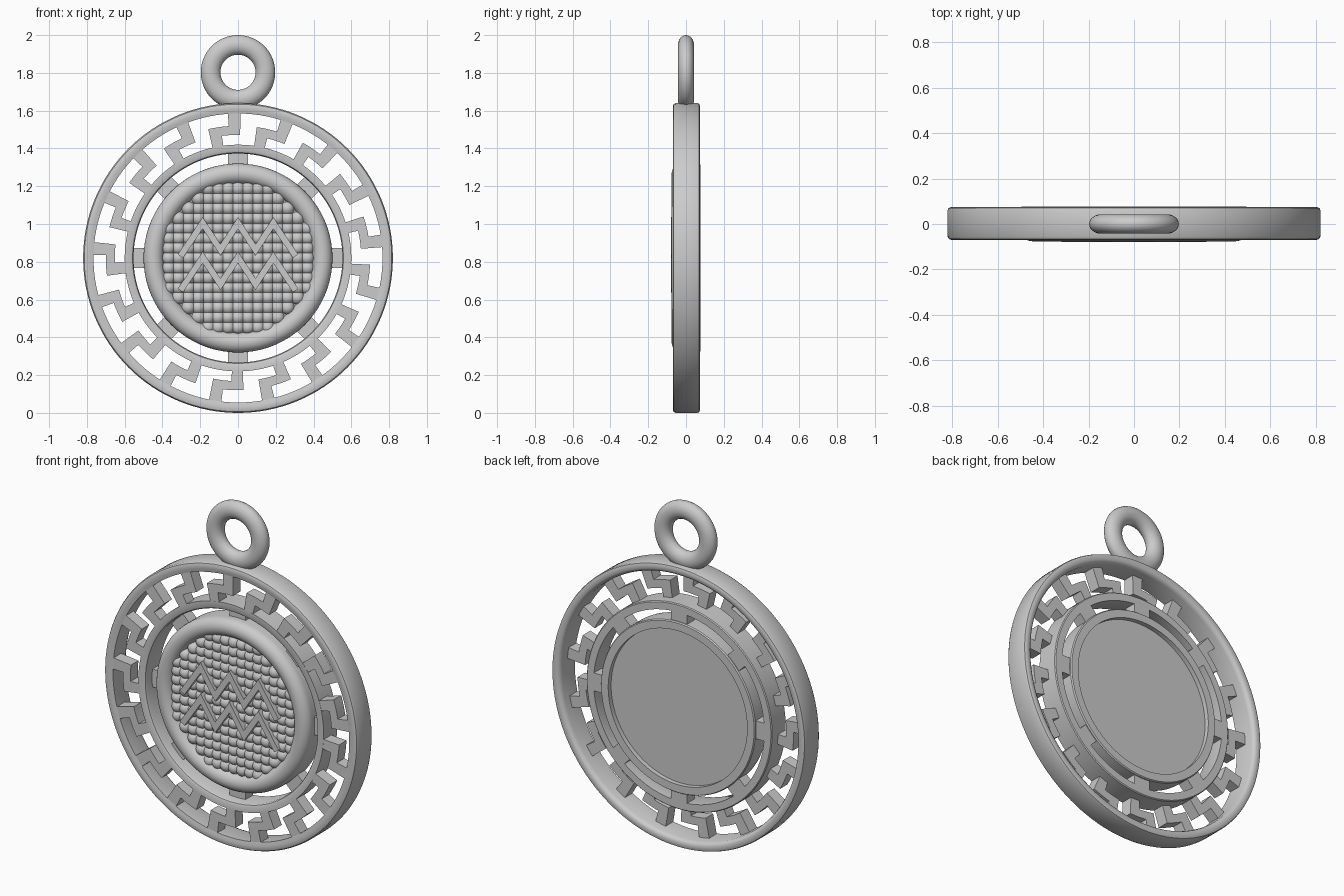
import bpy, bmesh
from math import sin, cos, pi, radians
from mathutils import Vector, Matrix

if "Cube" in bpy.data.objects:
    bpy.data.objects.remove(bpy.data.objects["Cube"])

CZ = 0.82  # height of the medallion centre
KEYS = 17  # repeats of the key pattern


def finish(bm, name):
    bmesh.ops.recalc_face_normals(bm, faces=bm.faces[:])
    me = bpy.data.meshes.new(name)
    bm.to_mesh(me)
    bm.free()
    ob = bpy.data.objects.new(name, me)
    bpy.context.collection.objects.link(ob)
    bpy.ops.object.select_all(action='DESELECT')
    ob.select_set(True)
    bpy.context.view_layer.objects.active = ob
    bpy.ops.object.shade_smooth_by_angle(angle=radians(35))
    return ob


def polar(r, y, a):
    return Vector((r * sin(a), y, CZ + r * cos(a)))


def revolve(name, profile, n=128):
    """Closed (radius, y) profile spun around the y axis."""
    bm = bmesh.new()
    rows = [[bm.verts.new(polar(r, y, 2 * pi * i / n)) for r, y in profile] for i in range(n)]
    m = len(profile)
    for i in range(n):
        a, b = rows[i], rows[(i + 1) % n]
        for j in range(m):
            k = (j + 1) % m
            bm.faces.new((a[j], a[k], b[k], b[j]))
    return finish(bm, name)


def extrude_outline(bm, pts, y0, y1):
    """Prism from an (x, z) outline."""
    f = [bm.verts.new((x, y0, z)) for x, z in pts]
    b = [bm.verts.new((x, y1, z)) for x, z in pts]
    bm.faces.new(f)
    bm.faces.new(b[::-1])
    for i in range(len(pts)):
        j = (i + 1) % len(pts)
        bm.faces.new((f[i], b[i], b[j], f[j]))


def polar_outline(pts, turn):
    """(radius, degrees) corners to (x, z), subdividing the arcs."""
    out = []
    for i, (r, a) in enumerate(pts):
        r2, a2 = pts[(i + 1) % len(pts)]
        steps = 4 if abs(a2 - a) > 0.1 else 1
        for s in range(steps):
            t = s / steps
            v = polar(r + (r2 - r) * t, 0, radians(a + (a2 - a) * t + turn))
            out.append((v.x, v.z))
    return out


# Outer rim, rounded front and back edges
revolve("outer_rim", [(0.765, -0.064), (0.785, -0.069), (0.803, -0.07), (0.814, -0.066), (0.82, -0.055),
                      (0.82, 0.06), (0.816, 0.07), (0.805, 0.074), (0.785, 0.073), (0.774, 0.066), (0.767, 0.05)])

# Middle ring
revolve("middle_ring", [(0.553, -0.05), (0.558, -0.06), (0.568, -0.065), (0.60, -0.065), (0.60, 0.06),
                        (0.595, 0.065), (0.553, 0.065)])

# Greek key bars between rim and middle ring
bm = bmesh.new()
key = [(0.785, -4), (0.785, 1), (0.652, 1), (0.652, -7.5), (0.59, -7.5), (0.59, -13),
       (0.70, -13), (0.70, -4)]
for i in range(KEYS):
    extrude_outline(bm, polar_outline(key, i * 360 / KEYS), -0.064, 0.005)
finish(bm, "key_pattern")

# Eight spokes carrying the centre
bm = bmesh.new()
for i in range(8):
    rot = Matrix.Rotation(i * pi / 4, 4, 'Y')
    bmesh.ops.create_cube(bm, size=1, matrix=Matrix.Translation((0, 0, CZ)) @ rot
                          @ Matrix.Translation((0, 0.03, 0.525)) @ Matrix.Diagonal((0.105, 0.07, 0.08, 1)))
finish(bm, "spokes")

# Rounded bezel around the centre
arc = [(0.447 + 0.053 * cos(pi * t / 12), -0.024 - 0.052 * sin(pi * t / 12)) for t in range(13)]
revolve("bezel", arc + [(0.394, 0.03), (0.45, 0.04), (0.45, 0.077), (0.495, 0.077), (0.50, 0.07)])

# Backing plate
bm = bmesh.new()
bmesh.ops.create_cone(bm, cap_ends=True, segments=96, radius1=0.452, radius2=0.452, depth=0.075,
                      matrix=Matrix.Translation((0, 0.0125, CZ)) @ Matrix.Rotation(pi / 2, 4, 'X'))
finish(bm, "backing_plate")

# Grid of beads on the face
bm = bmesh.new()
PITCH = 0.0525
for i in range(-8, 9):
    for j in range(-8, 9):
        x, z = i * PITCH, j * PITCH
        if (x * x + z * z) ** 0.5 < 0.405:
            bmesh.ops.create_uvsphere(bm, u_segments=16, v_segments=10, radius=0.037,
                                      matrix=Matrix.Translation((x, -0.027, CZ + z))
                                      @ Matrix.Rotation(pi / 2, 4, 'X'))
finish(bm, "beads")

# Two zigzag waves in front of the beads
bm = bmesh.new()
wave = [(-0.305, 0.83), (-0.187, 1.005), (-0.093, 0.863), (0, 1.005),
        (0.093, 0.863), (0.187, 1.005), (0.305, 0.83)]


def offset_side(pts, d):
    out = []
    for i, p in enumerate(pts):
        p = Vector(p)
        dirs = []
        if i > 0:
            dirs.append((p - Vector(pts[i - 1])).normalized())
        if i < len(pts) - 1:
            dirs.append((Vector(pts[i + 1]) - p).normalized())
        ns = [Vector((-v.y, v.x)) for v in dirs]
        mit = sum(ns, Vector((0, 0))).normalized()
        out.append(tuple(p + mit * d / mit.dot(ns[0])))
    return out


for dz in (0, -0.182):
    pts = [(x, z + dz) for x, z in wave]
    extrude_outline(bm, offset_side(pts, 0.017) + offset_side(pts, -0.017)[::-1], -0.08, -0.03)
finish(bm, "waves")

# Hanging loop on top
bpy.ops.mesh.primitive_torus_add(major_radius=0.145, minor_radius=0.052, major_segments=64,
                                 minor_segments=24, location=(0, 0, 1.803), rotation=(pi / 2, 0, 0))
loop = bpy.context.object
loop.name = "hanging_loop"
loop.scale = (1, 1, 0.82)
bpy.ops.object.shade_smooth_by_angle(angle=radians(60))
